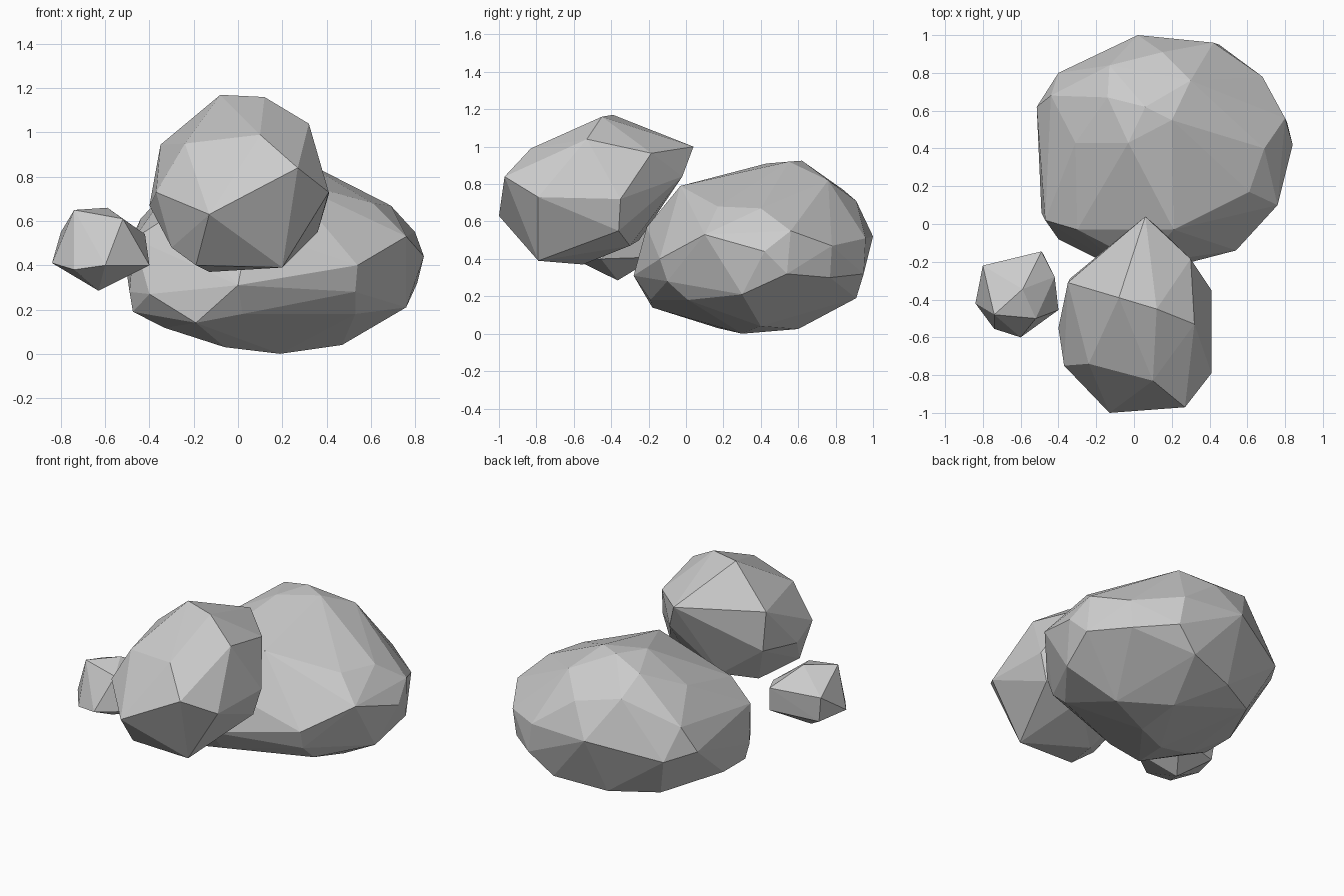
import bpy
import bmesh


def rock(name, corners):
    """Chip a faceted rock: wrap a convex skin around its key corners."""
    bm = bmesh.new()
    for c in corners:
        bm.verts.new(c)
    bmesh.ops.convex_hull(bm, input=bm.verts[:])
    loose = [v for v in bm.verts if not v.link_faces]
    bmesh.ops.delete(bm, geom=loose, context='VERTS')
    bmesh.ops.recalc_face_normals(bm, faces=bm.faces[:])
    mesh = bpy.data.meshes.new(name)
    bm.to_mesh(mesh)
    bm.free()
    obj = bpy.data.objects.new(name, mesh)
    bpy.context.collection.objects.link(obj)
    return obj


# Large boulder: crown, shoulder, waist, underside
rock("large_boulder", [
    (.06, .62, .925), (-.03, .43, .91), (.2, .55, .92), (.15, .24, .85), (-.14, .67, .87),
    (.3, .76, .82), (-.13, .84, .77), (.15, .91, .71), (.21, -.03, .79), (-.31, .43, .75),
    (.69, .4, .67), (.61, .17, .68), (-.3, -.03, .63), (-.44, .68, .61), (.05, -.21, .57),
    (.84, .42, .44), (.8, .56, .55), (.68, .78, .47), (.76, .1, .53), (.42, .96, .51),
    (.02, 1, .52), (-.4, .8, .42), (-.515, .62, .45), (-.49, .06, .28), (-.4, -.08, .27),
    (-.47, .02, .52), (.54, -.14, .4), (0, -.28, .31), (.45, .95, .32), (.66, .77, .3),
    (.81, .54, .32), (.76, .3, .21), (.53, -.1, .28), (.53, .01, .18), (-.475, .08, .19),
    (-.475, .3, .19), (-.19, -.18, .14), (.02, -.19, .18), (.3, .91, .19),
    (-.02, .82, .145), (-.29, .67, .15), (-.33, .1, .117),
    (-.06, .17, .03), (.19, .3, 0), (.47, .4, .04), (.2, .6, .025),
])

# Medium boulder leaning on the front of the large one
rock("medium_boulder", [
    (-.08, -.39, 1.17), (.12, -.45, 1.16), (.32, -.53, 1.04), (.06, .04, 1), (.3, -.185, .965),
    (-.35, -.31, .945), (-.3, -.28, .95), (-.24, -.74, .95), (.1, -.83, .99), (.27, -.97, .84),
    (-.37, -.75, .73), (-.4, -.55, .67), (-.13, -1, .63), (.41, -.79, .73), (.41, -.35, .72),
    (.13, -.02, .84), (-.34, -.29, .7), (.36, -.36, .55), (-.3, -.72, .48),
    (.2, -.79, .39), (-.19, -.79, .4), (-.13, -.55, .37), (-.07, -.25, .5), (.15, -.3, .47),
])

# Small stone at the left
rock("small_stone", [
    (-.74, -.48, .65), (-.59, -.345, .66), (-.52, -.5, .61), (-.8, -.22, .55), (-.49, -.145, .56),
    (-.42, -.28, .54), (-.84, -.42, .41), (-.6, -.6, .4), (-.74, -.555, .38), (-.4, -.455, .4),
    (-.78, -.23, .39), (-.48, -.16, .41), (-.63, -.365, .285),
])
